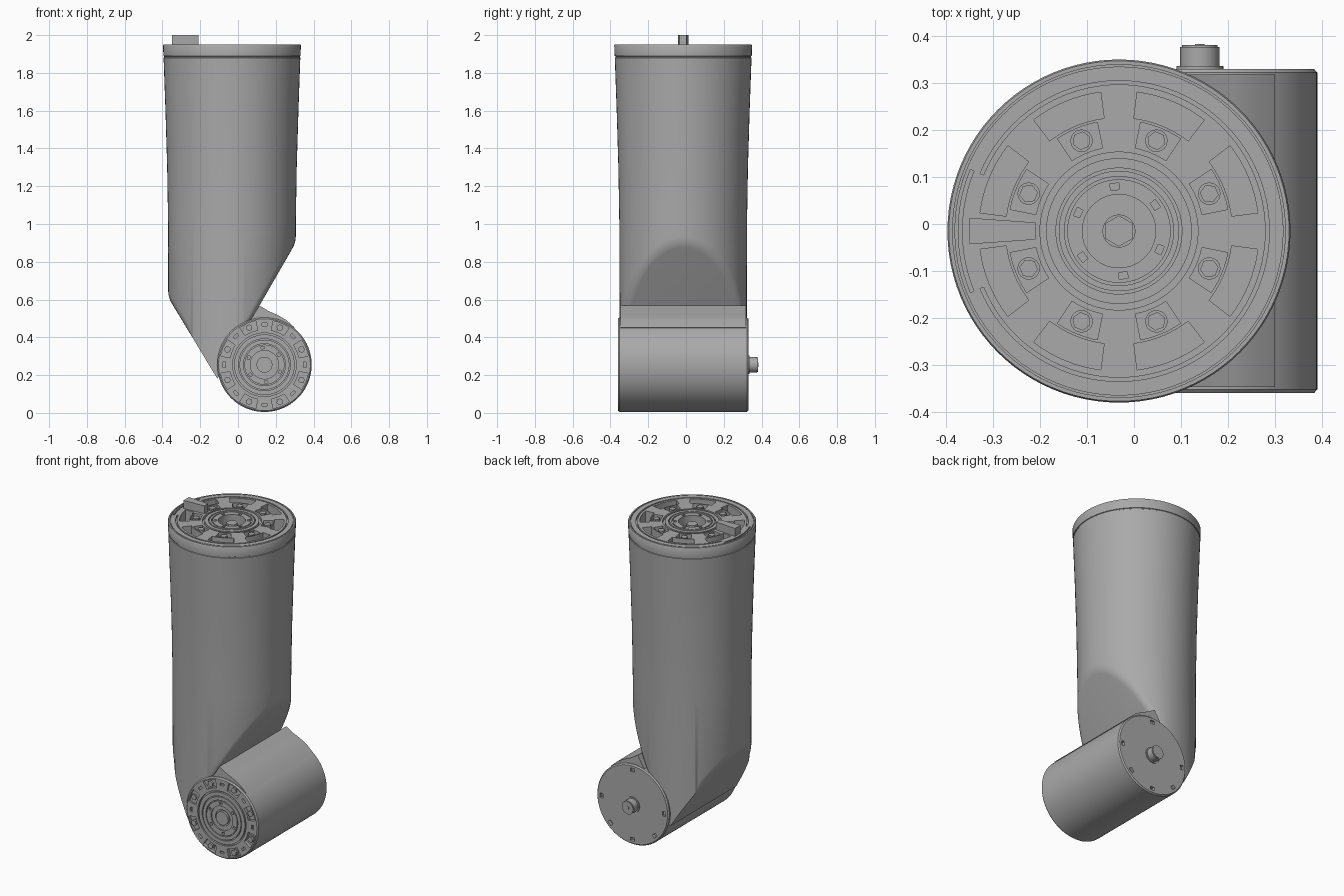
import bpy, bmesh, math
from mathutils import Matrix, Vector

if "Cube" in bpy.data.objects:
    bpy.data.objects.remove(bpy.data.objects["Cube"])

SEG = 96
metal = bpy.data.materials.new("plain grey metal")
metal.use_nodes = True
metal.diffuse_color = (0.4, 0.4, 0.4, 1)
metal.node_tree.nodes["Principled BSDF"].inputs["Base Color"].default_value = (0.4, 0.4, 0.4, 1)

# Local frames: z points out of each face
TOP = Matrix.Translation((-0.032, -0.015, 1.95))
FRONT = Matrix.Translation((0.14, -0.36, 0.255)) @ Matrix.Rotation(math.pi / 2, 4, "X")
BACK = Matrix.Translation((0.14, 0.33, 0.255)) @ Matrix.Rotation(-math.pi / 2, 4, "X")
EIGHTHS = [22.5 + 45 * k for k in range(8)]
QUARTERS = [45 * k for k in range(8)]
SIXTHS = [35 + 60 * k for k in range(6)]


def finish(name, bm, frame=Matrix(), angle=30):
    bmesh.ops.remove_doubles(bm, verts=bm.verts, dist=0.00005)
    bmesh.ops.recalc_face_normals(bm, faces=bm.faces)
    mesh = bpy.data.meshes.new(name)
    bm.to_mesh(mesh)
    bm.free()
    mesh.transform(frame)
    mesh.materials.append(metal)
    for p in mesh.polygons:
        p.use_smooth = True
    mesh.set_sharp_from_angle(angle=math.radians(angle))
    obj = bpy.data.objects.new(name, mesh)
    bpy.context.collection.objects.link(obj)
    return obj


def polar(r, deg, z):
    a = math.radians(deg)
    return Vector((r * math.cos(a), r * math.sin(a), z))


def lathe(profile, cap_start=False):
    bm = bmesh.new()
    rings = [[bm.verts.new(polar(r, 360 * j / SEG, z)) for j in range(SEG)] for r, z in profile]
    for a, b in zip(rings, rings[1:]):
        for j in range(SEG):
            k = (j + 1) % SEG
            bm.faces.new((a[j], a[k], b[k], b[j]))
    if cap_start:
        bm.faces.new(rings[0])
    return bm


def plate(name, outer, cuts, frame):
    """Disc with stepped rings and pockets: cuts are (r0, r1, height, centres, half angle)."""
    radii = sorted({0, outer} | {c[0] for c in cuts} | {c[1] for c in cuts})
    step = 360 / SEG

    def height(i, j):
        mid, deg, h = (radii[i] + radii[i + 1]) / 2, (j % SEG + 0.5) * step, 0
        for r0, r1, z, centres, half in cuts:
            near = centres is None or any(abs((deg - c + 180) % 360 - 180) < half for c in centres)
            if r0 < mid < r1 and near:
                h = z
        return h

    bm = bmesh.new()

    def face(*pts):
        bm.faces.new([bm.verts.new(p) for p in pts])

    for i in range(len(radii) - 1):
        r0, r1 = radii[i], radii[i + 1]
        for j in range(SEG):
            a, b, h = j * step, (j + 1) * step, height(i, j)
            if r0 == 0:
                face(polar(0, a, h), polar(r1, a, h), polar(r1, b, h))
            else:
                face(polar(r0, a, h), polar(r1, a, h), polar(r1, b, h), polar(r0, b, h))
            side = height(i, j + 1)
            if side != h:
                face(polar(r0, b, h), polar(r1, b, h), polar(r1, b, side), polar(r0, b, side))
            up = height(i + 1, j) if i + 2 < len(radii) else 0
            if up != h:
                face(polar(r1, a, h), polar(r1, b, h), polar(r1, b, up), polar(r1, a, up))
    return finish(name, bm, frame)


def studs(name, items, frame):
    """Stacked cylinders: items are (radius, z0, z1, sides, distance, angle)."""
    bm = bmesh.new()
    for r, z0, z1, sides, dist, deg in items:
        m = Matrix.Translation(polar(dist, deg, (z0 + z1) / 2)) @ Matrix.Rotation(math.radians(deg), 4, "Z")
        bmesh.ops.create_cone(bm, cap_ends=True, segments=sides, radius1=r, radius2=r,
                              depth=z1 - z0, matrix=m)
    return finish(name, bm, frame)


def prism(name, outline, y0, y1):
    bm = bmesh.new()
    base = bm.faces.new([bm.verts.new((x, y0, z)) for x, z in outline])
    new = bmesh.ops.extrude_face_region(bm, geom=[base], use_keep_orig=True)["geom"]
    for v in new:
        if isinstance(v, bmesh.types.BMVert):
            v.co.y = y1
    return finish(name, bm)


# Upright arm tube, flared to the top and cut by two sloping planes at the neck
bm = lathe([(0.336, 0), (0.338, 1.0), (0.343, 1.3), (0.352, 1.6), (0.362, 1.88),
            (0.359, 1.882), (0.359, 1.888), (0.363, 1.89), (0.365, 1.945), (0.362, 1.95)], True)
bmesh.ops.translate(bm, verts=bm.verts, vec=(-0.032, -0.015, 0))
for point, normal in (((-0.375, 0, 0.62), (-0.856, 0, -0.518)), ((0.305, 0, 0.9), (0.867, 0, -0.499))):
    cut = bmesh.ops.bisect_plane(bm, geom=bm.verts[:] + bm.edges[:] + bm.faces[:],
                                 plane_co=point, plane_no=normal, clear_outer=True)["geom_cut"]
    edges = [e for e in cut if isinstance(e, bmesh.types.BMEdge)]
    bmesh.ops.holes_fill(bm, edges=edges, sides=0)
    soft = [e for e in edges if e.is_valid and min(v.co.z for v in e.verts) > 0.4]
    bmesh.ops.bevel(bm, geom=soft, offset=0.03, offset_type="OFFSET", segments=4,
                    profile=0.5, affect="EDGES", clamp_overlap=False)
finish("arm_tube", bm, angle=35)

# Joint barrel lying front to back, with the fillet that joins it to the neck
finish("joint_barrel", lathe([(0.243, -0.69), (0.25, -0.682), (0.25, -0.008), (0.243, 0)]), FRONT)
prism("neck_fillet", [(0.04, 0.45), (0.105, 0.555), (0.112, 0.568), (0.125, 0.562), (0.16, 0.54),
                      (0.21, 0.518), (0.255, 0.492), (0.3, 0.452), (0.2, 0.4)], -0.347, 0.318)

# Top flange with slots, bolt pockets and a stepped hub
plate("top_flange", 0.362, [
    (0, 0.035, -0.03, None, 0), (0.035, 0.078, -0.06, None, 0),
    (0.088, 0.102, -0.02, SIXTHS, 5), (0.11, 0.116, -0.012, None, 0),
    (0.128, 0.134, -0.012, None, 0), (0.155, 0.168, -0.018, None, 0),
    (0.18, 0.236, -0.025, EIGHTHS, 11), (0.242, 0.298, -0.09, EIGHTHS, 14),
    (0.312, 0.32, -0.012, None, 0), (0.312, 0.32, 0, [180], 22),
    (0.334, 0.342, -0.012, [180], 22), (0.35, 0.354, -0.006, None, 0)], TOP)
studs("top_bolts", [s for a in EIGHTHS for s in (
    (0.024, -0.025, -0.018, 16, 0.208, a), (0.02, -0.018, -0.002, 6, 0.208, a))], TOP)
studs("top_hub_shaft", [(0.033, -0.03, -0.015, 6, 0, 0)], TOP)

# Locating key standing on the rim
key = prism("locating_key", [(-0.35, 1.94), (-0.21, 1.94), (-0.21, 2.0), (-0.35, 2.0)], -0.043, 0.013)
for v in key.data.vertices:
    if v.co.x > -0.3:
        v.co.y = -0.015 + (v.co.y + 0.015) * 0.65

# Front output flange
plate("front_flange", 0.243, [
    (0.042, 0.05, -0.015, None, 0), (0.05, 0.075, -0.008, None, 0),
    (0.085, 0.097, -0.015, SIXTHS, 5), (0.106, 0.111, -0.01, None, 0),
    (0.132, 0.137, -0.01, None, 0), (0.16, 0.168, -0.012, None, 0),
    (0.186, 0.236, -0.02, EIGHTHS, 13), (0.206, 0.22, -0.015, QUARTERS, 3)], FRONT)
studs("front_bolts", [s for a in EIGHTHS for s in (
    (0.022, -0.02, -0.014, 16, 0.212, a), (0.018, -0.014, 0, 6, 0.212, a))], FRONT)

# Rear cover with screw holes and a stepped plug
plate("rear_cover", 0.243, [
    (0.207, 0.228, -0.02, [0, 45, 90, 135, 180, 270], 3)], BACK)
studs("rear_plug", [(0.05, -0.005, 0.006, 32, 0, 0), (0.042, 0, 0.047, 32, 0, 0),
                    (0.038, 0.047, 0.051, 32, 0, 0), (0.012, 0.051, 0.053, 6, 0, 0)], BACK)
